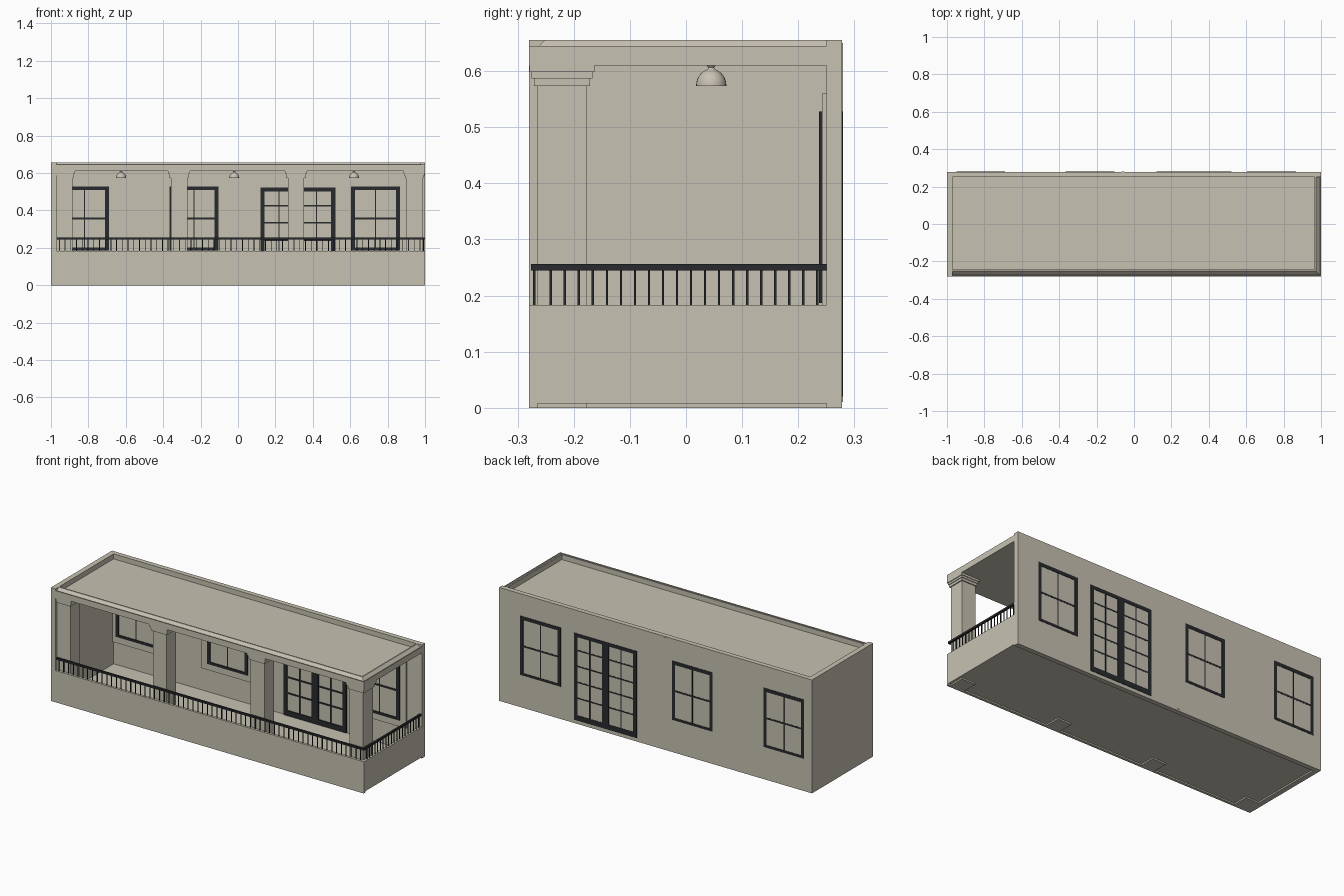
import bpy, bmesh, math

if "Cube" in bpy.data.objects:
    bpy.data.objects.remove(bpy.data.objects["Cube"])

def material(name, rgb):
    m = bpy.data.materials.new(name)
    m.diffuse_color = (*rgb, 1)
    m.use_nodes = True
    m.node_tree.nodes["Principled BSDF"].inputs["Base Color"].default_value = m.diffuse_color
    return m

STONE = material("warm_stone", (0.57, 0.535, 0.445))
DARK = material("dark_metal", (0.022, 0.023, 0.026))

def finish(name, bm, mat):
    bmesh.ops.recalc_face_normals(bm, faces=bm.faces)
    me = bpy.data.meshes.new(name)
    bm.to_mesh(me)
    bm.free()
    me.materials.append(mat)
    ob = bpy.data.objects.new(name, me)
    bpy.context.collection.objects.link(ob)
    return ob

def boxes(name, items, mat=STONE):
    """One object from boxes given as (x0, x1, y0, y1, z0, z1)."""
    bm = bmesh.new()
    for x0, x1, y0, y1, z0, z1 in items:
        vs = bmesh.ops.create_cube(bm, size=1)["verts"]
        for v in vs:
            v.co = (x0 + (v.co.x + .5) * (x1 - x0),
                    y0 + (v.co.y + .5) * (y1 - y0),
                    z0 + (v.co.z + .5) * (z1 - z0))
    return finish(name, bm, mat)

def sweep(name, profile, path, mat=STONE):
    """Sweep (offset, z) profile along the front and right edges, mitred."""
    bm = bmesh.new()
    rings = []
    for fx, fy in path:
        rings.append([bm.verts.new((fx(o), fy(o), z)) for o, z in profile])
    n = len(profile)
    for a, b in zip(rings, rings[1:]):
        for i in range(n):
            bm.faces.new((a[i], a[(i + 1) % n], b[(i + 1) % n], b[i]))
    bm.faces.new(rings[0])
    bm.faces.new(rings[-1][::-1])
    return finish(name, bm, mat)

# main shell
boxes("back_wall", [(-1, 1, .25, .278, 0, .655)])
boxes("left_end_wall", [(-1, -.97, -.28, .278, 0, .655)])
boxes("floor_slab", [(-.97, .985, -.265, .25, .008, .02)])
boxes("front_parapet", [(-.97, 1, -.28, -.265, 0, .183)])
boxes("right_parapet", [(.985, 1, -.265, .25, .008, .183)])
boxes("back_wall_joint", [(-.067, -.05, .27, .28, .01, .65)])

# roof slab, fascia and sloping eaves along the front and right
boxes("roof_slab", [(-.97, .975, -.25, .25, .61, .626)])
eave_path = [(lambda o: -.97, lambda o: -.28 + o),
             (lambda o: 1 - o, lambda o: -.28 + o),
             (lambda o: 1 - o, lambda o: .25)]
sweep("roof_eave", [(0, .61), (0, .645), (.004, .645), (.006, .632),
                    (.028, .655), (.036, .655), (.036, .61)], eave_path)

# columns with stepped capitals
cols, caps = [], []
for x in (-.93, -.315, .31, .942):
    y = -.221
    cols.append((x - .044, x + .044, y - .044, y + .044, 0, .61))
    for r, z0, z1 in ((.05, .573, .587), (.054, .587, .598), (.058, .598, .61)):
        caps.append((x - r, x + r, y - r, y + r, z0, z1))
boxes("columns", cols)
boxes("column_capitals", caps)

# railing
boxes("handrail", [(-.97, .997, -.276, -.265, .245, .256),
                   (.986, .997, -.265, .25, .245, .256)], DARK)
bars = []
t = .002
for i in range(64):
    x = -.955 + i * .0306
    bars.append((x - t, x + t, -.2725, -.2685, .183, .247))
for i in range(1, 21):
    y = -.266 + i * .025
    bars.append((.9895, .9935, y - t, y + t, .183, .247))
boxes("balusters", bars, DARK)

# windows: stone surround inside, dark frame passing through the wall
Y0, Y1 = .237, .28
for n, cx in enumerate((-.82, -.235, .735), 1):
    x0, x1, z0, z1 = cx - .13, cx + .13, .187, .528
    boxes(f"window_surround_{n}", [(max(cx - .17, -.97), cx + .17, .242, .252, .15, .56)])
    f = .02
    boxes(f"window_frame_{n}", [
        (x0, x0 + f, Y0, Y1, z0, z1), (x1 - f, x1, Y0, Y1, z0, z1),
        (x0 + f, x1 - f, Y0, Y1, z0, z0 + .014), (x0 + f, x1 - f, Y0, Y1, z1 - f, z1),
        (x0 + f, x1 - f, Y0 + .002, Y1 - .001, .351, .361),
        (cx - .003, cx + .003, Y0 + .003, Y1 - .001, z0, z1)], DARK)

# double door with two by five panes in each leaf
x0, x1, z0, z1, cx = .12, .52, .02, .522, .32
YD = .244
door = [(x0, x0 + .022, YD, Y1, z0, z1), (x1 - .022, x1, YD, Y1, z0, z1),
        (cx - .022, cx + .022, YD, Y1, z0, z1),
        (x0, x1, YD, Y1, z1 - .02, z1), (x0, x1, YD, Y1, z0, z0 + .03)]
for s in (-1, 1):
    m = cx + s * .1
    door.append((m - .003, m + .003, YD + .002, Y1 - .001, z0, z1))
for k in range(4):
    z = .425 - k * .092
    door.append((x0, x1, YD + .002, Y1 - .001, z - .004, z + .004))
boxes("double_door", door, DARK)

# dome ceiling lamps, lathed
profile = [(.009, .611), (.005, .606), (.007, .603)]
profile += [(.027 * math.sin(a), .574 + .030 * math.cos(a))
            for a in [math.radians(d) for d in range(18, 91, 12)]]
profile += [(.027, .573), (.0001, .573)]
for n, x in enumerate((-.625, -.02, .62), 1):
    bm = bmesh.new()
    vs = [bm.verts.new((x + r, .045, z)) for r, z in profile]
    es = [bm.edges.new(p) for p in zip(vs, vs[1:])]
    bmesh.ops.spin(bm, geom=vs + es, cent=(x, .045, 0), axis=(0, 0, 1),
                   angle=math.tau, steps=24)
    bmesh.ops.remove_doubles(bm, verts=bm.verts, dist=.0003)
    lamp = finish(f"ceiling_lamp_{n}", bm, STONE)
    bpy.context.view_layer.objects.active = lamp
    bpy.ops.object.select_all(action='DESELECT')
    lamp.select_set(True)
    bpy.ops.object.shade_smooth_by_angle()
